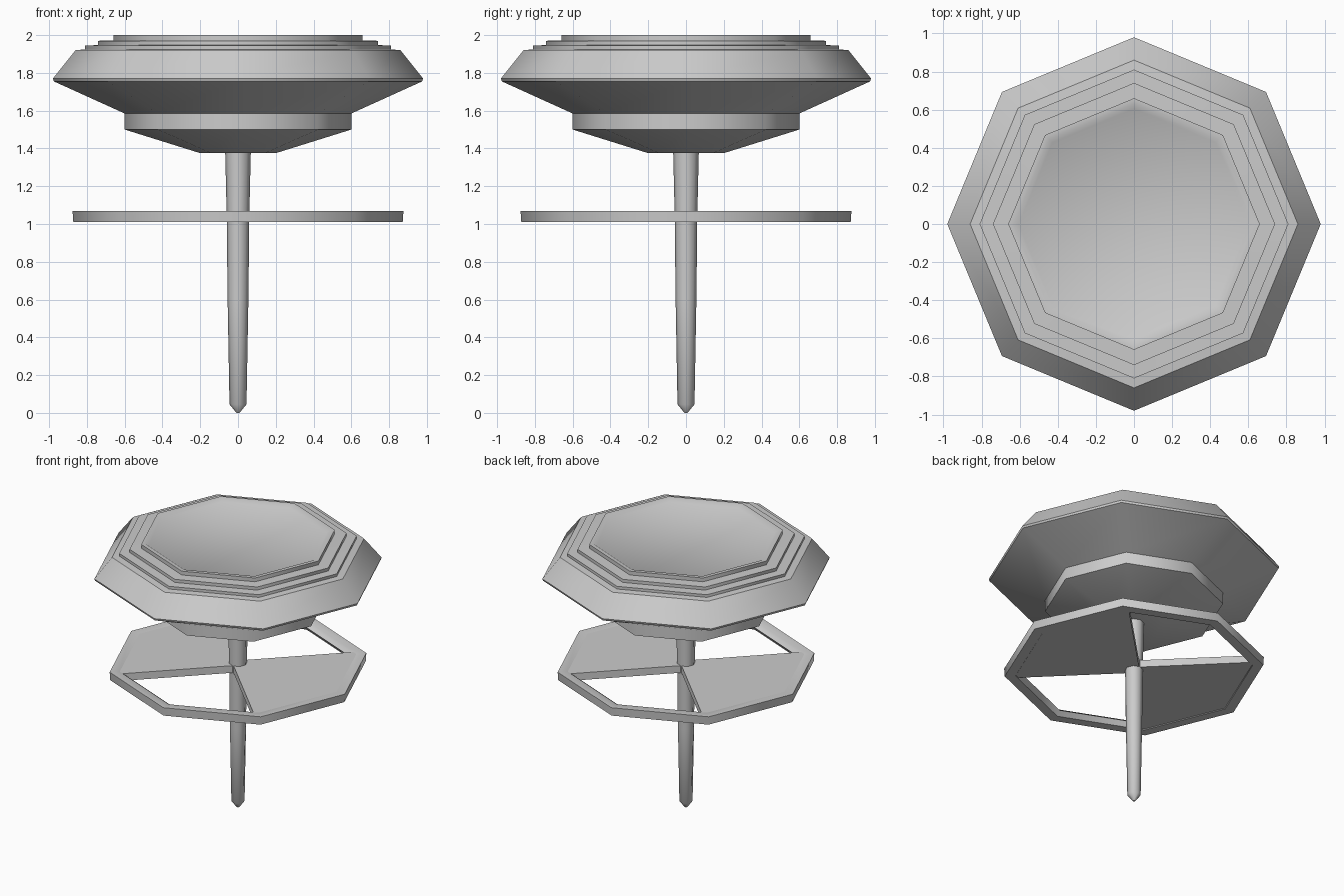
import bpy, bmesh, math

if "Cube" in bpy.data.objects:
    bpy.data.objects.remove(bpy.data.objects["Cube"])

SIDES = 8


def finish(name, bm, angle=50):
    bmesh.ops.recalc_face_normals(bm, faces=bm.faces)
    mesh = bpy.data.meshes.new(name)
    bm.to_mesh(mesh)
    bm.free()
    obj = bpy.data.objects.new(name, mesh)
    bpy.context.collection.objects.link(obj)
    bpy.ops.object.select_all(action='DESELECT')
    obj.select_set(True)
    bpy.context.view_layer.objects.active = obj
    bpy.ops.object.shade_smooth_by_angle(angle=math.radians(angle))
    return obj


def polar(r, deg, z=0.0):
    a = math.radians(deg)
    return (r * math.cos(a), r * math.sin(a), z)


def lathe(name, profile, closed=False, angle=50):
    """Eight-sided turned shape from (radius, z) points."""
    bm = bmesh.new()
    rings = [[bm.verts.new(polar(r, i * 360 / SIDES, z)) for i in range(SIDES)]
             for r, z in profile]
    pairs = list(zip(rings, rings[1:]))
    if closed:
        pairs.append((rings[-1], rings[0]))
    else:
        bm.faces.new(rings[0])
        bm.faces.new(rings[-1])
    for a, b in pairs:
        for i in range(SIDES):
            j = (i + 1) % SIDES
            bm.faces.new((a[i], a[j], b[j], b[i]))
    return finish(name, bm, angle)


def slab(name, points, z0, z1):
    """Flat plate extruded from an outline."""
    bm = bmesh.new()
    face = bm.faces.new([bm.verts.new((x, y, z0)) for x, y in points])
    ext = bmesh.ops.extrude_face_region(bm, geom=[face])
    for v in ext['geom']:
        if isinstance(v, bmesh.types.BMVert):
            v.co.z = z1
    return finish(name, bm, 30)


# Stepped octagonal head with a shallow recessed top
lathe("head", [(0.20, 1.375), (0.60, 1.50), (0.60, 1.585), (0.975, 1.755),
               (0.98, 1.77), (0.86, 1.92), (0.81, 1.925), (0.81, 1.945),
               (0.74, 1.947), (0.74, 1.97), (0.66, 1.972), (0.66, 2.0),
               (0.63, 2.0), (0.605, 1.985)], angle=46)

# Tapered stem with a pointed tip
lathe("stem", [(0.008, 0.0), (0.045, 0.045), (0.055, 0.60), (0.06, 1.05),
               (0.068, 1.39)])

# Octagonal guard ring
lathe("guard_ring", [(0.872, 1.01), (0.876, 1.07), (0.81, 1.07),
                     (0.775, 1.045), (0.80, 1.01)], closed=True)

# Two opposite filled quarters, widened slightly past the diagonals
for name, s in (("right_panel", 1), ("left_panel", -1)):
    w = 0.035
    outline = [(w * 0.5, -0.07), (0.60, -0.615), (0.86, 0), (0.60, 0.615),
               (w * 0.5, 0.07), (-w, 0.03), (-w, -0.03)]
    outline[1:1] = [(0.54, -0.59)]
    outline[5:5] = [(0.54, 0.59)]
    slab(name, [(s * x, s * y) for x, y in outline], 1.015, 1.068)
